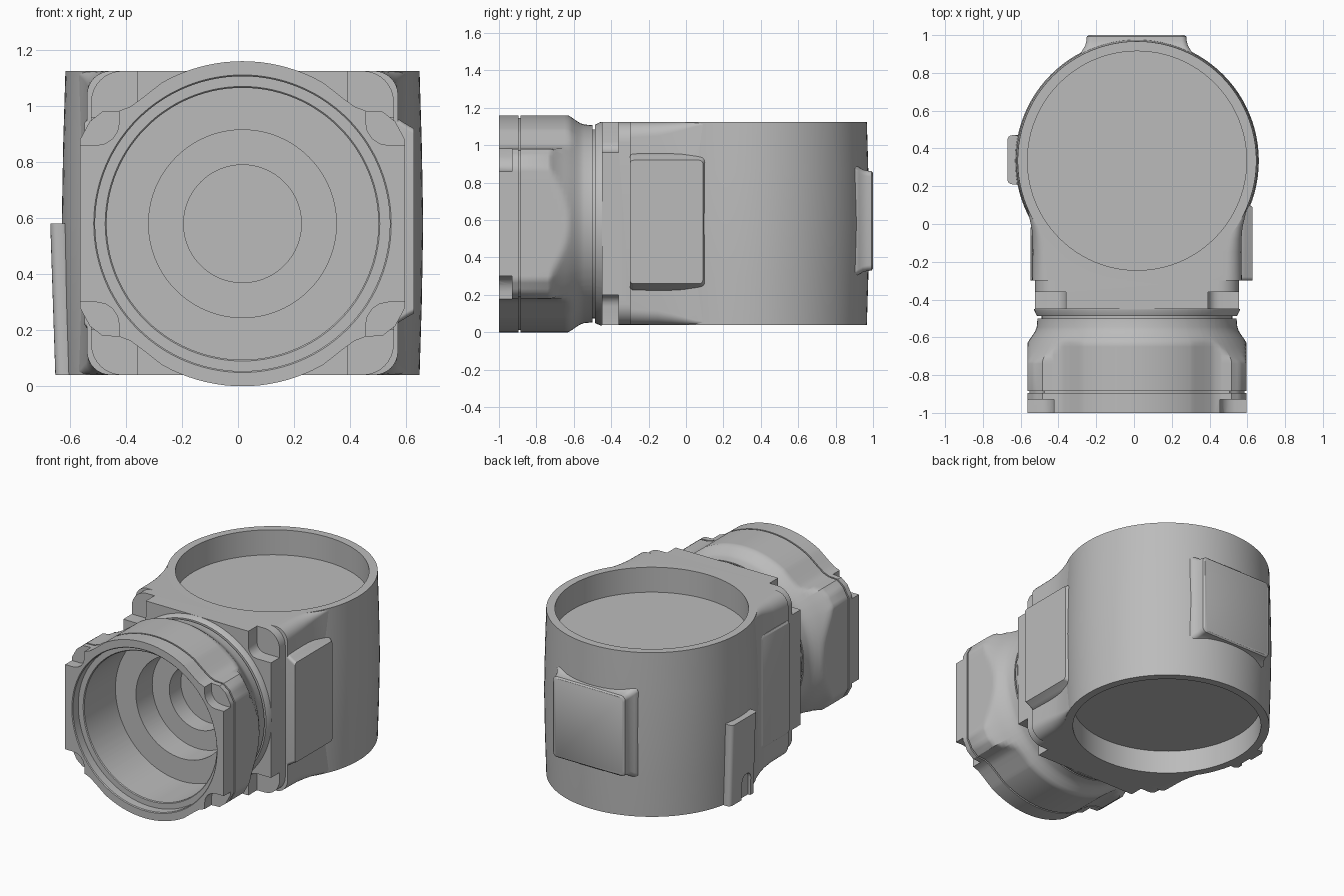
import bpy, bmesh, math
from mathutils import Vector

cube = bpy.data.objects.get("Cube")
if cube:
    bpy.data.objects.remove(cube, do_unlink=True)

CX, CY, CZ = 0.016, 0.335, 0.58   # barrel axis x, y and collar axis height

grey = bpy.data.materials.new("plain grey")
grey.use_nodes = True
grey.diffuse_color = (0.5, 0.5, 0.5, 1)
grey.node_tree.nodes["Principled BSDF"].inputs["Base Color"].default_value = (0.5, 0.5, 0.5, 1)


def finish(name, bm):
    bmesh.ops.recalc_face_normals(bm, faces=bm.faces)
    mesh = bpy.data.meshes.new(name)
    bm.to_mesh(mesh)
    bm.free()
    mesh.materials.append(grey)
    obj = bpy.data.objects.new(name, mesh)
    bpy.context.collection.objects.link(obj)
    return obj


def loft(name, rings):
    """Skin a list of equally long point rings and cap both ends."""
    bm = bmesh.new()
    rows = [[bm.verts.new(p) for p in ring] for ring in rings]
    n = len(rows[0])
    for a, b in zip(rows, rows[1:]):
        for i in range(n):
            j = (i + 1) % n
            bm.faces.new((a[i], a[j], b[j], b[i]))
    bm.faces.new(rows[0])
    bm.faces.new(rows[-1])
    return finish(name, bm)


def box(name, x, y, z, bevel, axis, lean=0.0):
    """Box from ranges with the edges along one axis rounded."""
    bm = bmesh.new()
    bmesh.ops.create_cube(bm, size=1)
    for v in bm.verts:
        v.co = Vector([lo + (c + 0.5) * (hi - lo) for c, (lo, hi) in zip(v.co, (x, y, z))])
        if v.co.z > sum(z) / 2:
            v.co.x += lean
    edges = [e for e in bm.edges
             if abs((e.verts[0].co - e.verts[1].co).normalized()[axis]) > 0.9]
    bmesh.ops.bevel(bm, geom=edges, offset=bevel, segments=4, profile=0.5, affect='EDGES')
    return finish(name, bm)


def disc(axis, centre, r, at, n=96):
    """Circle of points around the z or y axis."""
    pts = []
    for i in range(n):
        a = 2 * math.pi * i / n
        u, v = centre[0] + r * math.cos(a), centre[1] + r * math.sin(a)
        pts.append((u, v, at) if axis == 'z' else (u, at, v))
    return pts


def rounded_rect(axis, at, u, v, rad):
    """Rounded rectangle of points across the x or y axis."""
    corners = [(u[1] - rad, v[1] - rad), (u[0] + rad, v[1] - rad),
               (u[0] + rad, v[0] + rad), (u[1] - rad, v[0] + rad)]
    pts = []
    for q, (cu, cv) in enumerate(corners):
        for k in range(9):
            a = (q + k / 8) * math.pi / 2
            p, z = cu + rad * math.cos(a), cv + rad * math.sin(a)
            pts.append((at, p, z) if axis == 'x' else (p, at, z))
    return pts


def pad(name, axis, u, v, rad, steps, near=1):
    """Raised pad with a flared foot; near scales the flare on the low u side."""
    return loft(name, [rounded_rect(axis, at, (u[0] - near * g, u[1] + g),
                                    (v[0] - g, v[1] + g), rad) for at, g in steps])


def cut(obj, cutters):
    bpy.context.view_layer.objects.active = obj
    for c in cutters:
        c.hide_render = True
        mod = obj.modifiers.new("cut", 'BOOLEAN')
        mod.operation, mod.solver, mod.object = 'DIFFERENCE', 'EXACT', c
        bpy.ops.object.modifier_apply(modifier=mod.name)
        bpy.data.objects.remove(c, do_unlink=True)


def corner_notches(name, u, v, y, bevel):
    """Four mirrored notch cutters around the collar axis."""
    return [box(name, sorted((CX + sx * u, CX + sx * 0.8)), y,
                sorted((CZ + sz * v, CZ + sz * 0.8)), bevel, 1)
            for sx in (-1, 1) for sz in (-1, 1)]


# Barrel: slightly bulged drum with a shallow recess at each end
barrel_profile = [(0.01, 0.195), (0.58, 0.195), (0.58, 0.04), (0.632, 0.04), (0.64, 0.3),
                  (0.645, 0.58), (0.64, 0.86), (0.632, 1.125), (0.58, 1.125),
                  (0.58, 0.96), (0.01, 0.96)]
barrel = loft("barrel", [disc('z', (CX, CY), r, z) for r, z in barrel_profile])

# Neck: rounded block flaring into the barrel, hollowed where the barrel passes
neck = loft("neck", [rounded_rect('y', y, (CX - w, CX + w), (0.04, 1.125), rad) for y, w, rad in (
    (-0.45, 0.54, 0.11), (-0.3, 0.54, 0.11), (-0.299, 0.555, 0.085), (-0.15, 0.552, 0.075),
    (-0.08, 0.553, 0.06), (-0.02, 0.558, 0.045), (0.05, 0.574, 0.025), (0.12, 0.59, 0.012),
    (0.2, 0.6, 0.01))])
hollow = loft("neck_hollow", [disc('z', (CX, CY), 0.63, z) for z in (-0.2, 1.4)])
port = loft("neck_port", [disc('y', (CX, CZ), 0.345, y) for y in (-0.6, -0.2)])
cut(neck, [hollow, port] + corner_notches("neck_notch", 0.375, 0.38, (-0.6, -0.36), 0.06))

# Collar: round body with four square ears, trimmed by a curved cone towards the throat
ear = [(0.29, 0.502), (0.36, 0.447), (0.40, 0.418), (0.44, 0.403), (0.50, 0.40),
       (0.545, 0.365), (0.58, 0.30), (0.58, 0.0)]
quarter = {math.atan2(z, x) for x, z in ear} | {k * math.pi / 56 for k in range(29)}
angles = sorted({round((s * a + h) % (2 * math.pi), 4) for a in quarter
                 for s, h in ((1, 0), (-1, math.pi), (1, math.pi), (-1, 2 * math.pi))})


def ear_radius(a):
    dx, dz = abs(math.cos(a)), abs(math.sin(a))
    for (x0, z0), (x1, z1) in zip(ear, ear[1:]):
        s0, s1 = x0 * dz - z0 * dx, x1 * dz - z1 * dx
        if s0 <= 1e-4 and s1 >= -1e-4:
            t = s0 / (s0 - s1)
            return (x0 + t * (x1 - x0)) * dx + (z0 + t * (z1 - z0)) * dz
    return 0.58


def collar_ring(y, limit, inset=0.0):
    pts = []
    for a in angles:
        rad = min(ear_radius(a) - inset, limit)
        pts.append((CX + rad * math.cos(a), y, CZ + rad * math.sin(a)))
    return pts


collar = loft("collar", [collar_ring(*s) for s in (
    (-0.32, 0.21), (-0.44, 0.21), (-0.44, 0.335), (-0.61, 0.335), (-0.61, 0.485),
    (-0.935, 0.485), (-0.94, 0.49), (-0.94, 0.526), (-0.995, 0.526), (-1.0, 0.531),
    (-1.0, 0.7), (-0.895, 0.7), (-0.895, 0.7, 0.013), (-0.885, 0.7, 0.013), (-0.885, 0.7),
    (-0.74, 0.66), (-0.725, 0.647), (-0.71, 0.634), (-0.69, 0.619), (-0.67, 0.605),
    (-0.65, 0.593), (-0.63, 0.581), (-0.61, 0.568), (-0.585, 0.55), (-0.565, 0.538),
    (-0.545, 0.531), (-0.5, 0.527), (-0.5, 0.505), (-0.487, 0.505), (-0.487, 0.53),
    (-0.455, 0.545), (-0.449, 0.545), (-0.449, 0.34), (-0.315, 0.34))])
cut(collar, corner_notches("ear_notch", 0.44, 0.28, (-1.2, -0.93), 0.08))

# Raised pads on both sides of the neck
left_pad = pad("left_pad", 'x', (-0.3, 0.09), (0.26, 0.92), 0.02,
               [(0.53, 0.04), (0.565, 0.038), (0.59, 0.022),
                (0.61, 0.01), (0.628, 0)], 0)
right_pad = pad("right_pad", 'x', (-0.3, -0.02), (0.22, 0.94), 0.015,
                [(-0.515, 0.015), (-0.54, 0.012), (-0.548, 0)], 0)

# Back plate with a filleted foot
back_plate = pad("back_plate", 'y', (-0.25, 0.277), (0.33, 0.862), 0.03,
                 [(0.8, 0.035), (0.905, 0.032), (0.925, 0.02), (0.945, 0.008),
                  (0.97, 0.002), (0.992, 0), (1.0, -0.01)])

# Side tab with an arched slot at its foot
side_tab = box("side_tab", (-0.652, -0.585), (0.21, 0.47), (0.04, 0.58), 0.025, 2, -0.018)
slot = box("tab_slot", (-0.8, -0.635), (0.26, 0.35), (-0.1, 0.2), 0.04, 0)
cut(side_tab, [slot])

parts = (barrel, neck, collar, left_pad, right_pad, back_plate, side_tab)
bpy.ops.object.select_all(action='DESELECT')
for part in parts:
    part.select_set(True)
bpy.context.view_layer.objects.active = barrel
bpy.ops.object.shade_smooth_by_angle(angle=math.radians(32))
